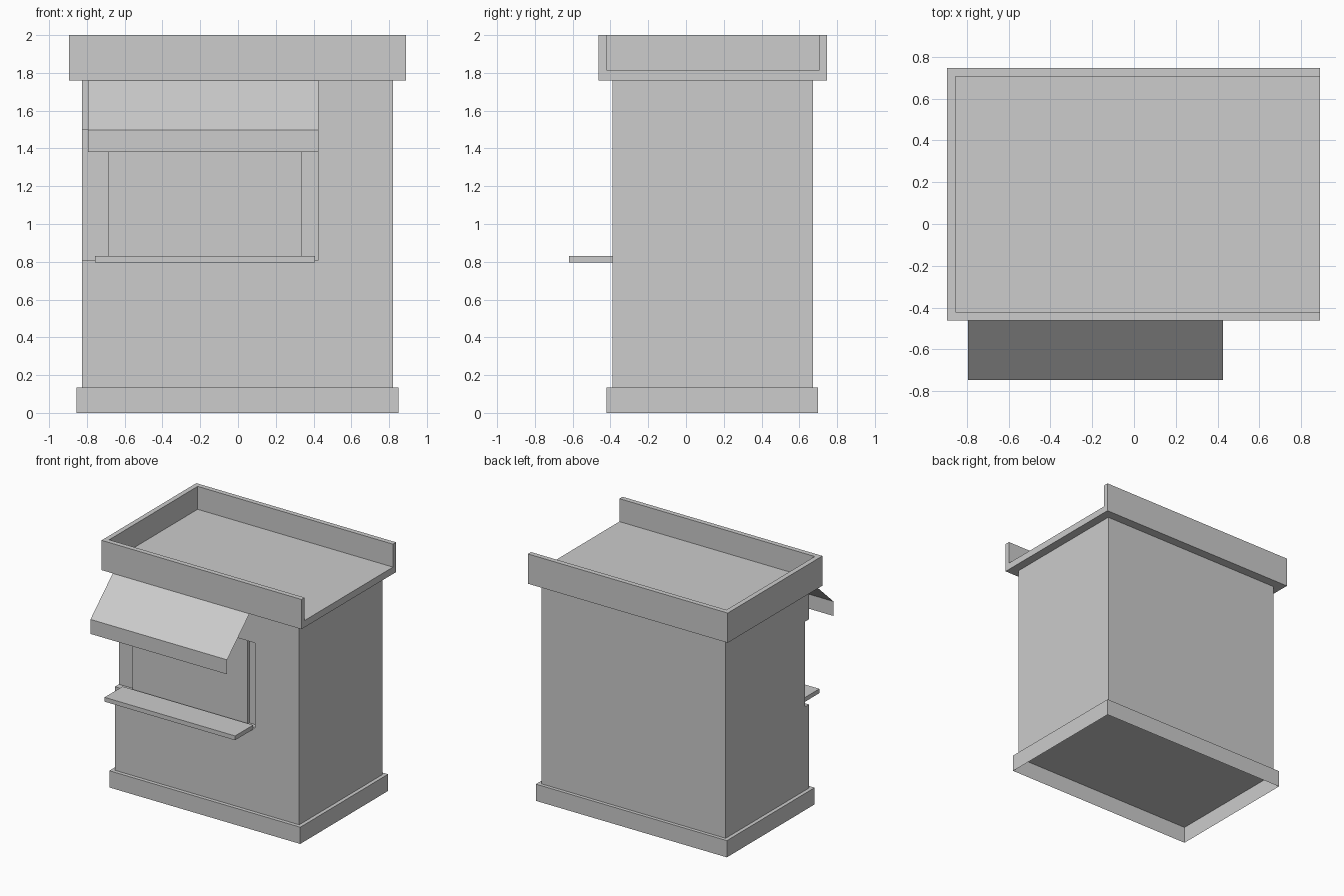
import bpy, bmesh

if "Cube" in bpy.data.objects:
    bpy.data.objects.remove(bpy.data.objects["Cube"])

grey = bpy.data.materials.new("light_grey")
grey.diffuse_color = (0.604, 0.604, 0.604, 1)
grey.use_nodes = True
grey.node_tree.nodes["Principled BSDF"].inputs["Base Color"].default_value = grey.diffuse_color


def finish(name, bm):
    mesh = bpy.data.meshes.new(name)
    bm.to_mesh(mesh)
    bm.free()
    mesh.materials.append(grey)
    obj = bpy.data.objects.new(name, mesh)
    bpy.context.collection.objects.link(obj)
    return obj


def box(name, x, y, z, open_bottom=False):
    """Box from (min, max) ranges, optionally without its bottom face."""
    bm = bmesh.new()
    bmesh.ops.create_cube(bm, size=1)
    for v in bm.verts:
        v.co = [r[0] if c < 0 else r[1] for c, r in zip(v.co, (x, y, z))]
    if open_bottom:
        bm.normal_update()
        bmesh.ops.delete(bm, geom=[f for f in bm.faces if f.normal.z < -0.5],
                         context='FACES')
    return finish(name, bm)


def cut(obj, x, y, z):
    """Carve a box-shaped recess out of an object."""
    cutter = box("cutter", x, y, z)
    cutter.hide_render = True
    mod = obj.modifiers.new("recess", 'BOOLEAN')
    mod.operation, mod.solver, mod.object = 'DIFFERENCE', 'EXACT', cutter
    bpy.context.view_layer.objects.active = obj
    bpy.ops.object.modifier_apply(modifier=mod.name)
    bpy.data.objects.remove(cutter)


# Plinth: hollow skirt, open underneath
box("plinth", (-0.855, 0.85), (-0.42, 0.70), (0, 0.135), open_bottom=True)

# Walls with a shallow serving recess running out through the left corner
walls = box("walls", (-0.825, 0.82), (-0.39, 0.672), (0.135, 1.76))
cut(walls, (-1.0, 0.425), (-0.6, -0.34), (0.81, 1.497))

# Raised window panel inside the recess
box("window_panel", (-0.687, 0.34), (-0.362, -0.34), (0.81, 1.497))

# Counter shelf
box("counter_shelf", (-0.757, 0.408), (-0.62, -0.39), (0.795, 0.83))

# Roof tray: parapet on three sides, open on the right
roof = box("roof", (-0.895, 0.89), (-0.462, 0.746), (1.76, 2.0))
cut(roof, (-0.855, 1.2), (-0.422, 0.706), (1.815, 2.3))

# Awning: thin sloped sheet with a hanging lip
bm = bmesh.new()
rows = [[bm.verts.new((x, y, z)) for x in (-0.795, 0.425)]
        for y, z in ((-0.462, 1.76), (-0.746, 1.497), (-0.746, 1.38))]
for (a, b), (c, d) in zip(rows, rows[1:]):
    bm.faces.new((a, c, d, b))
finish("awning", bm)
